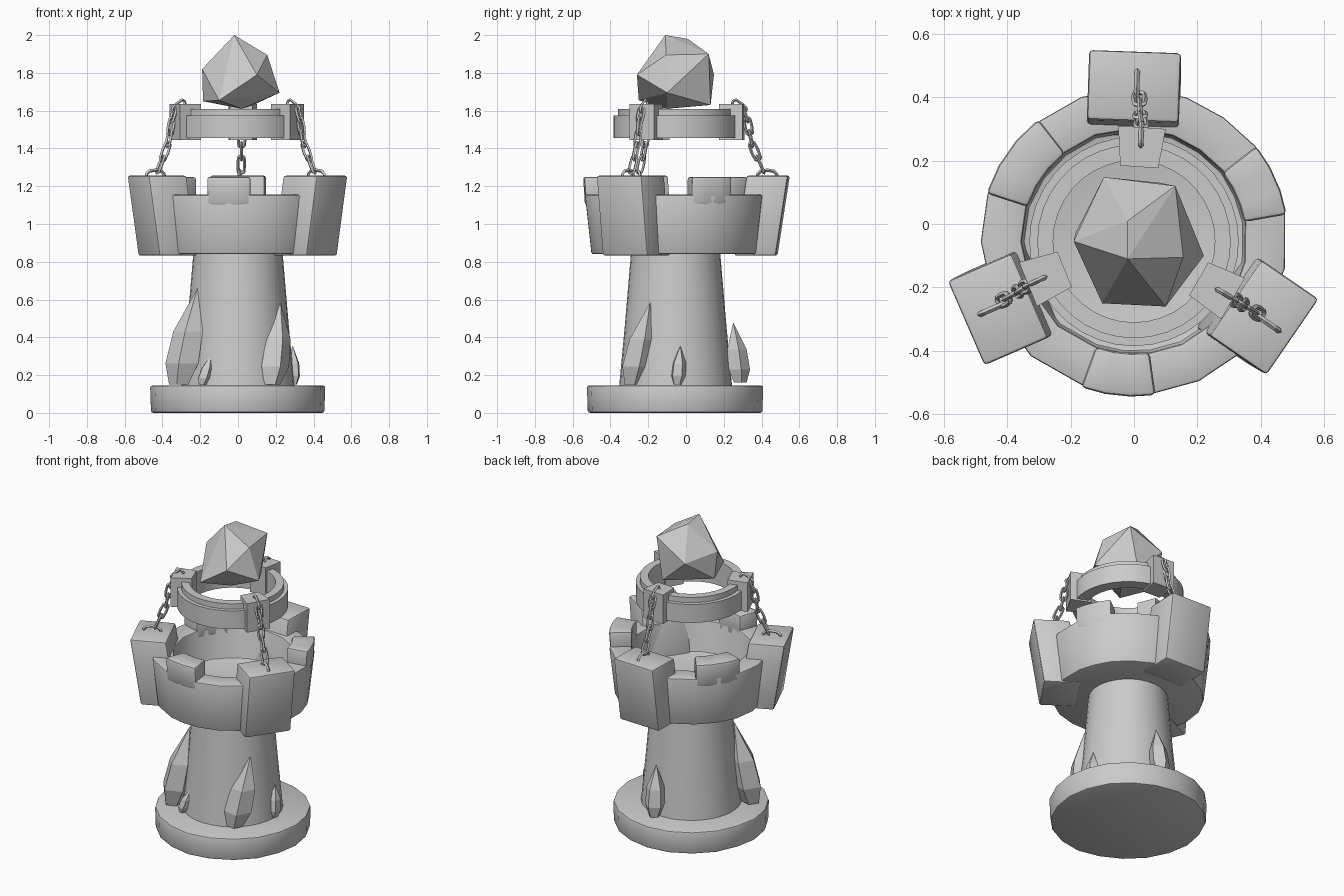
import bpy, bmesh, math, random
from mathutils import Vector, Matrix

if "Cube" in bpy.data.objects:
    bpy.data.objects.remove(bpy.data.objects["Cube"])

random.seed(4)
stone = bpy.data.materials.new("grey stone")
stone.diffuse_color = (0.6, 0.6, 0.6, 1)
stone.use_nodes = True
stone.node_tree.nodes["Principled BSDF"].inputs["Base Color"].default_value = stone.diffuse_color
CX, CY = 0.0, -0.055          # tower axis


def polar(r, deg, z):
    a = math.radians(deg)
    return Vector((CX + r * math.cos(a), CY + r * math.sin(a), z))


def finish(name, bm, bevel=0, smooth=None):
    bmesh.ops.recalc_face_normals(bm, faces=bm.faces)
    if bevel:
        sharp = [e for e in bm.edges if len(e.link_faces) == 2 and e.calc_face_angle() > 0.7]
        bmesh.ops.bevel(bm, geom=sharp, offset=bevel, segments=2, profile=0.5, affect='EDGES')
    me = bpy.data.meshes.new(name)
    bm.to_mesh(me)
    bm.free()
    me.materials.append(stone)
    ob = bpy.data.objects.new(name, me)
    bpy.context.collection.objects.link(ob)
    if smooth:
        bpy.ops.object.select_all(action='DESELECT')
        ob.select_set(True)
        bpy.context.view_layer.objects.active = ob
        bpy.ops.object.shade_smooth_by_angle(angle=math.radians(smooth))
    return ob


def loft(bm, rings, cap=True, wrap=False):
    """Skin a list of closed point rings."""
    vs = [[bm.verts.new(p) for p in ring] for ring in rings]
    n = len(vs[0])
    pairs = list(zip(vs, vs[1:])) + ([(vs[-1], vs[0])] if wrap else [])
    for a, b in pairs:
        for i in range(n):
            j = (i + 1) % n
            bm.faces.new((a[i], a[j], b[j], b[i]))
    if cap and not wrap:
        bm.faces.new(vs[0])
        bm.faces.new(vs[-1])


def revolve(name, profile, angles, wrap=False, bevel=0, jitter=0):
    bm = bmesh.new()
    wob = [1 + random.uniform(-jitter, jitter) for _ in angles]
    loft(bm, [[polar(r * w, a, z) for a, w in zip(angles, wob)] for r, z in profile], wrap=wrap)
    return finish(name, bm, bevel, 40)


def box(name, deg, face, top, bottom, width_in, width_out, depth, z0, z1, bevel=0):
    """Block at polar centre; face = yaw, top/bottom = radial centres."""
    f = math.radians(face)
    u = Vector((math.cos(f), math.sin(f), 0))
    v = Vector((-u.y, u.x, 0))
    bm = bmesh.new()
    rings = []
    for r, z in ((bottom, z0), (top, z1)):
        c = polar(r, deg, z)
        rings.append([c + u * s * depth / 2 + v * t * (width_out if s > 0 else width_in) / 2
                      for s, t in ((-1, -1), (1, -1), (1, 1), (-1, 1))])
    loft(bm, rings)
    return finish(name, bm, bevel, 30 if bevel else None)


# foot disc and tapering column
even = [i * 360 / 20 for i in range(20)]
revolve("foot_disc", [(0.46, 0), (0.465, 0.145)], even, bevel=0.012, jitter=0.012)
revolve("column", [(0.30, 0.13), (0.27, 0.45), (0.235, 0.86)], [i * 11.25 for i in range(32)])

# parapet bowl with inner floor, then raised merlons
wall = [10, 24, 38, 54, 70, 90, 110, 128, 145, 162, 180, 205, 228, 250, 264, 278, 295, 312, 331, 350]
revolve("parapet", [(0.0001, 0.84), (0.45, 0.84), (0.485, 1.155), (0.355, 1.155),
                    (0.35, 0.95), (0.0001, 0.95)], wall, bevel=0.01, jitter=0.006)
for k, (a0, a1) in enumerate(((10, 38), (128, 162), (250, 278))):
    bm = bmesh.new()
    rings = []
    for i in range(4):
        a = a0 + (a1 - a0) * i / 3
        rings.append([polar(0.352, a, 1.10), polar(0.480, a, 1.10),
                      polar(0.490, a, 1.25), polar(0.352, a, 1.25)])
    loft(bm, rings)
    finish(f"merlon_{k}", bm, 0.015, 40)

# hanging ring with a stepped top
revolve("hanging_ring", [(0.255, 1.455), (0.33, 1.455), (0.33, 1.575), (0.305, 1.575),
                         (0.305, 1.61), (0.255, 1.61)], [i * 10 for i in range(36)], wrap=True)


def chain_link(bm, centre, d, side, half_len, half_w, t, arc=360):
    """Stadium-shaped link with a square section, or an open arch."""
    n = 12
    nrm = d.cross(side).normalized()
    rings = []
    steps = n if arc == 360 else n // 2 + 1
    for i in range(steps):
        a = math.radians(i * 360 / n)
        out = d * math.cos(a) + side * math.sin(a)
        p = centre + side * half_w * math.sin(a)
        p = p + d * (half_w * math.cos(a) + math.copysign(half_len - half_w, round(math.cos(a), 5))
                     * (abs(math.cos(a)) > 0.01))
        rings.append([p + out * t, p + nrm * t, p - out * t, p - nrm * t])
    loft(bm, rings, wrap=(arc == 360))


# three leaning buttresses, ring clamps and chains: (buttress angle, yaw, radius, clamp angle)
path = [(0.465, 1.28), (0.435, 1.35), (0.405, 1.42), (0.392, 1.485),
        (0.38, 1.55), (0.362, 1.605), (0.315, 1.642)]
up = Vector((0, 0, 1))
for k, (deg, yaw, rad, clamp) in enumerate(((90, 88, 0.49, 86), (206.5, 203.5, 0.48, 202),
                                            (329.7, 325.5, 0.475, 330))):
    box(f"buttress_{k}", deg, yaw, rad, rad - 0.065, 0.29, 0.29, 0.22, 0.832, 1.256, 0.012)
    box(f"ring_clamp_{k}", clamp, clamp, 0.298, 0.298, 0.12, 0.15, 0.125, 1.445, 1.635)
    pts = []
    for i, (r, z) in enumerate(path):
        t = i / (len(path) - 1)
        pts.append(polar(r, deg + (clamp - deg) * (0.5 + 0.5 * t), z))
    bm = bmesh.new()
    for i, (p, q) in enumerate(zip(pts, pts[1:])):
        d = (q - p).normalized()
        flat = d.cross(up).normalized()
        side = flat if i % 2 == 0 else d.cross(flat).normalized()
        chain_link(bm, (p + q) / 2, d, side, (q - p).length / 2 + 0.012, 0.018, 0.008)
    # shackle arch on the buttress top
    a = math.radians(yaw)
    chain_link(bm, polar(0.485, deg - 1, 1.245), Vector((math.cos(a), math.sin(a), 0)), up,
               0.055, 0.04, 0.009, arc=180)
    finish(f"chain_{k}", bm)

# floating faceted gem
gem = [(-.02, -.11, 2.0), (-.02, .01, 1.98), (.155, -.105, 1.895), (.13, .12, 1.9),
       (-.095, .148, 1.79), (-.19, -.055, 1.82), (.1, -.26, 1.79), (-.1, -.25, 1.655),
       (.22, -.1, 1.695), (.08, .13, 1.63), (-.185, -.03, 1.65), (.02, -.1, 1.61)]
bm = bmesh.new()
for p in gem:
    bm.verts.new(p)
bmesh.ops.convex_hull(bm, input=bm.verts)
finish("floating_gem", bm)

# crystals leaning on the column: foot point, tip point, radius
shards = [((-0.31, -0.23, 0.15), (-0.215, -0.19, 0.66), 0.10),
          ((0.175, -0.28, 0.15), (0.225, -0.19, 0.585), 0.09),
          ((-0.19, -0.30, 0.15), (-0.14, -0.285, 0.31), 0.04),
          ((0.29, -0.045, 0.15), (0.29, -0.03, 0.355), 0.045),
          ((0.03, 0.285, 0.16), (0.04, 0.25, 0.48), 0.065)]
for k, (foot, tip, r) in enumerate(shards):
    foot, tip = Vector(foot), Vector(tip)
    turn = random.uniform(0, 1)
    bm = bmesh.new()
    for t, s in ((0, 0.55), (0.22, 0.95), (0.55, 0.85)):
        for i in range(5):
            a = turn + i * math.tau / 5
            c = foot.lerp(tip, t)
            bm.verts.new(c + Vector((math.cos(a), math.sin(a), 0)) * r * s)
    bm.verts.new(tip)
    bmesh.ops.convex_hull(bm, input=bm.verts)
    finish(f"crystal_{k}", bm)
